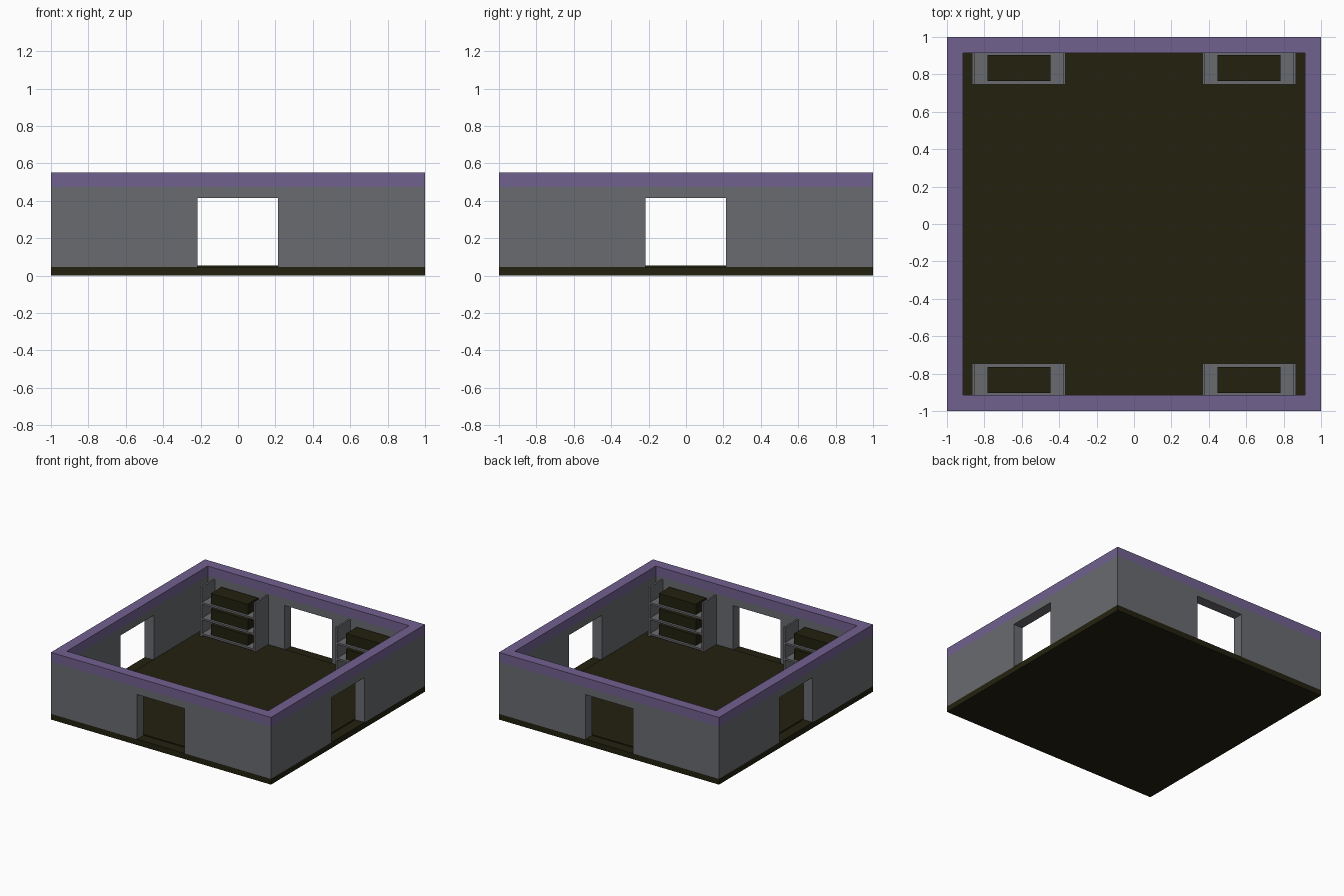
import bpy
import bmesh

if "Cube" in bpy.data.objects:
    bpy.data.objects.remove(bpy.data.objects["Cube"])


def material(name, color):
    m = bpy.data.materials.new(name)
    m.diffuse_color = (*color, 1)
    m.use_nodes = True
    m.node_tree.nodes["Principled BSDF"].inputs["Base Color"].default_value = m.diffuse_color
    return m


GREY = material("wall grey", (0.144, 0.147, 0.162))
PURPLE = material("trim purple", (0.165, 0.119, 0.275))
DARK = material("dark olive", (0.0168, 0.0152, 0.0048))


def box(name, x, y, z, mat):
    """Axis-aligned box from (min, max) ranges."""
    bm = bmesh.new()
    bmesh.ops.create_cube(bm, size=1)
    for v in bm.verts:
        for i, (lo, hi) in enumerate((x, y, z)):
            v.co[i] = lo if v.co[i] < 0 else hi
    me = bpy.data.meshes.new(name)
    bm.to_mesh(me)
    bm.free()
    me.materials.append(mat)
    ob = bpy.data.objects.new(name, me)
    bpy.context.collection.objects.link(ob)
    return ob


def cut(ob, cutter):
    cutter.hide_render = True
    cutter.hide_set(True)
    mod = ob.modifiers.new("cut", 'BOOLEAN')
    mod.operation = 'DIFFERENCE'
    mod.solver = 'EXACT'
    mod.object = cutter


FULL, INNER = (-1, 1), (-0.915, 0.915)
BASE, FLOOR, TRIM, TOP = 0.047, 0.055, 0.475, 0.552
DOOR, DOOR_TOP = (-0.217, 0.215), 0.415

# floor: base slab and slightly raised inner floor
box("base_slab", FULL, FULL, (0, BASE), DARK)
box("inner_floor", INNER, INNER, (BASE, FLOOR), DARK)

# wall ring with four door openings, and the trim ring on top
walls = box("walls", FULL, FULL, (BASE, TRIM), GREY)
trim = box("wall_trim", FULL, FULL, (TRIM, TOP), PURPLE)
room = box("room_cutter", INNER, INNER, (-0.5, 1), GREY)
cut(walls, room)
cut(trim, room)
cut(walls, box("door_cutter_y", DOOR, (-1.5, 1.5), (-0.3, DOOR_TOP), GREY))
cut(walls, box("door_cutter_x", (-1.5, 1.5), DOOR, (-0.3, DOOR_TOP), GREY))


def span(sign, a, b):
    return tuple(sorted((sign * a, sign * b)))


# four shelf units against the front and back walls
for sx in (-1, 1):
    for sy in (-1, 1):
        depth = span(sy, 0.745, 0.915)
        for a, b in ((0.365, 0.38), (0.85, 0.865)):
            box("shelf_side", span(sx, a, b), depth, (FLOOR, 0.46), GREY)
        for z in (0.08, 0.207, 0.335):
            box("shelf_board", span(sx, 0.38, 0.85), depth, (z - 0.015, z), GREY)
            box("storage_box", span(sx, 0.447, 0.783), span(sy, 0.765, 0.903),
                (z, z + 0.085), DARK)
